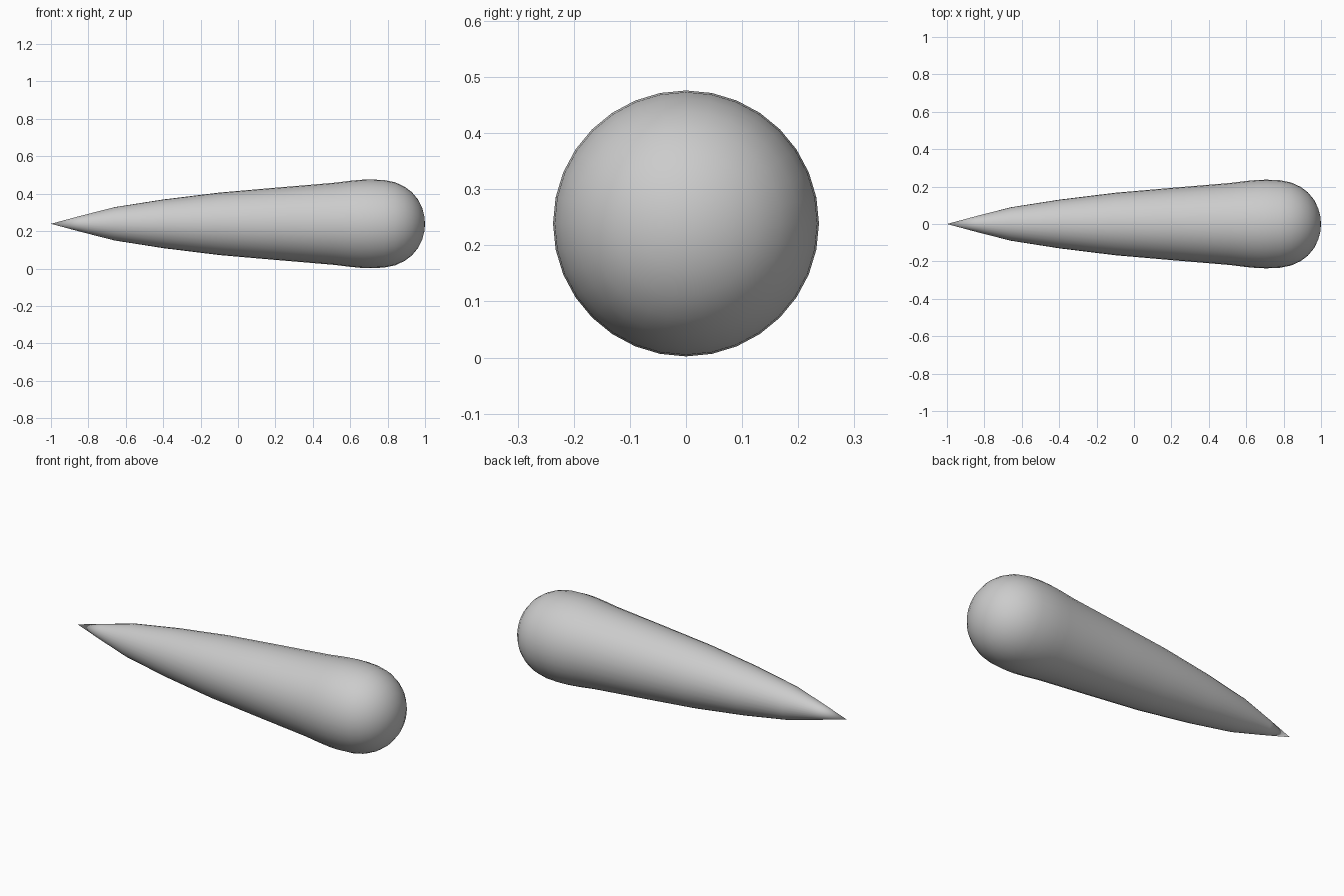
import bpy, bmesh, math
from mathutils import Matrix

if "Cube" in bpy.data.objects:
    bpy.data.objects.remove(bpy.data.objects["Cube"])

SIDES = 32
CENTRE_Z = 0.239

# Half outline as (x, radius): sharp tip, swelling body, rounded end
profile = [(-1, 0), (-0.84, 0.043), (-0.66, 0.089), (-0.40, 0.130), (-0.10, 0.167),
           (0.20, 0.193), (0.51, 0.219), (0.60, 0.230), (0.66, 0.2355), (0.71, 0.237),
           (0.78, 0.234), (0.84, 0.222), (0.89, 0.199), (0.93, 0.169),
           (0.963, 0.129), (0.985, 0.084), (0.996, 0.042), (1, 0)]

# Body: outline turned around the x axis
bm = bmesh.new()
verts = [bm.verts.new((x, 0, r)) for x, r in profile]
edges = [bm.edges.new(pair) for pair in zip(verts, verts[1:])]
bmesh.ops.spin(bm, geom=verts + edges, cent=(0, 0, 0), axis=(1, 0, 0),
               angle=2 * math.pi, steps=SIDES, use_merge=True)
bmesh.ops.remove_doubles(bm, verts=bm.verts, dist=0.0001)
bmesh.ops.recalc_face_normals(bm, faces=bm.faces)
bmesh.ops.transform(bm, matrix=Matrix.Translation((0, 0, CENTRE_Z)), verts=bm.verts)
for face in bm.faces:
    face.smooth = True

mesh = bpy.data.meshes.new("teardrop_body")
bm.to_mesh(mesh)
bm.free()
body = bpy.data.objects.new("teardrop_body", mesh)
bpy.context.collection.objects.link(body)
